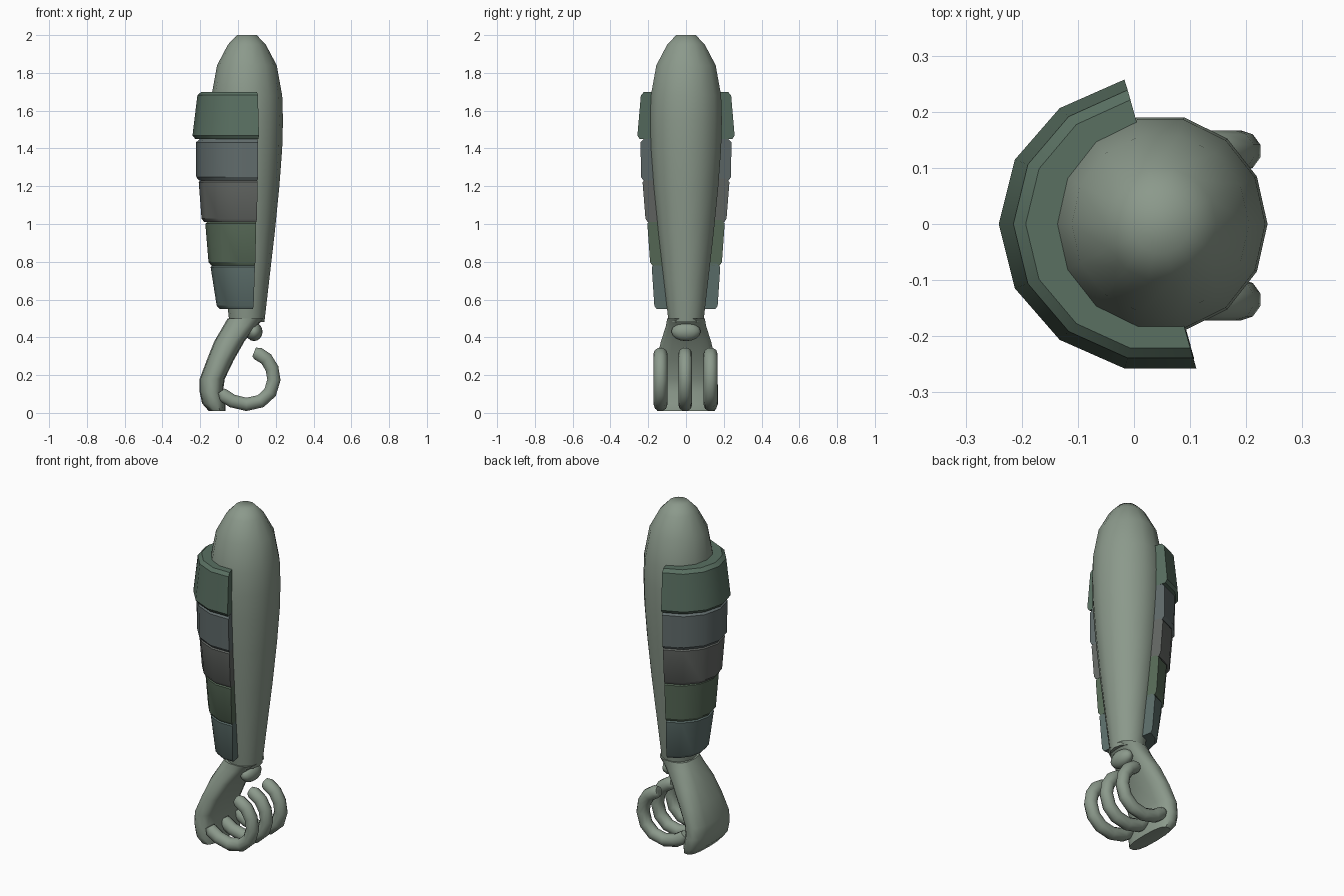
import bpy, bmesh, math
from mathutils import Vector

if "Cube" in bpy.data.objects:
    bpy.data.objects.remove(bpy.data.objects["Cube"])

CX = 0.047   # x of the arm axis
SIDES = 14


def material(name, color):
    m = bpy.data.materials.new(name)
    m.diffuse_color = (*color, 1)
    m.use_nodes = True
    m.node_tree.nodes["Principled BSDF"].inputs["Base Color"].default_value = m.diffuse_color
    return m


SKIN = material("grey_green_skin", (0.26, 0.32, 0.26))
SHELLS = [material("shell_%d" % i, c) for i, c in enumerate(
    [(0.10, 0.16, 0.12), (0.12, 0.15, 0.15), (0.13, 0.14, 0.13),
     (0.10, 0.15, 0.10), (0.11, 0.16, 0.15)])]


def loft(name, rings, mat, closed_rows=False, angle=35):
    """Skin a list of closed rings, cap both ends and smooth."""
    bm = bmesh.new()
    rows = [[bm.verts.new(p) for p in ring] for ring in rings]
    n = len(rows[0])
    for a, b in zip(rows, rows[1:]):
        for i in range(n):
            j = (i + 1) % n
            bm.faces.new((a[i], a[j], b[j], b[i]))
    bm.faces.new(rows[0][::-1])
    bm.faces.new(rows[-1])
    bmesh.ops.recalc_face_normals(bm, faces=bm.faces)
    me = bpy.data.meshes.new(name)
    bm.to_mesh(me)
    bm.free()
    ob = bpy.data.objects.new(name, me)
    bpy.context.collection.objects.link(ob)
    me.materials.append(mat)
    bpy.ops.object.select_all(action='DESELECT')
    ob.select_set(True)
    bpy.context.view_layer.objects.active = ob
    bpy.ops.object.shade_smooth_by_angle(angle=math.radians(angle))
    return ob


def ellipse(cx, rx, ry, z, n=SIDES):
    return [(cx + rx * math.cos(2 * math.pi * i / n),
             ry * math.sin(2 * math.pi * i / n), z) for i in range(n)]


# Tapered arm: (z, radius)
ARM = [(0.48, 0.092), (0.5, 0.095), (0.7, 0.118), (0.95, 0.147), (1.2, 0.172),
       (1.4, 0.187), (1.55, 0.191), (1.68, 0.187), (1.84, 0.158),
       (1.95, 0.1), (2.0, 0.052)]
loft("arm", [ellipse(CX, r, r * 1.02, z) for z, r in ARM], SKIN, angle=60)


def arm_radius(z):
    for (z0, r0), (z1, r1) in zip(ARM, ARM[1:]):
        if z0 <= z <= z1:
            return r0 + (r1 - r0) * (z - z0) / (z1 - z0)


# Shell plates: z top, z bottom, then outer x and y radii at top and bottom
PLATES = [(1.70, 1.45, 0.262, 0.245, 0.288, 0.264),
          (1.45, 1.23, 0.270, 0.247, 0.268, 0.244),
          (1.24, 1.01, 0.255, 0.236, 0.240, 0.220),
          (1.02, 0.78, 0.220, 0.210, 0.203, 0.195),
          (0.79, 0.55, 0.192, 0.186, 0.160, 0.172)]
for k, (zt, zb, xt, yt, xb, yb) in enumerate(PLATES):
    c = 0.018
    it, ib = arm_radius(zt) - 0.012, arm_radius(zb) - 0.012
    profile = [(it, it, zt), (xt - 0.022, yt - 0.018, zt), (xt, yt, zt - c),
               (xb, yb, zb + c), (xb - 0.015, yb - 0.012, zb), (ib, ib, zb)]
    rings = []
    for i in range(4, 12):
        a = 2 * math.pi * i / SIDES
        rings.append([(CX + rx * math.cos(a), ry * math.sin(a), z)
                      for rx, ry, z in profile])
    loft("shell_plate_%d" % (k + 1), rings, SHELLS[k], angle=30)

# Palm: (z, back x, front x, half width)
PALM = [(0.50, -0.055, 0.14, 0.102), (0.46, -0.078, 0.10, 0.108),
        (0.38, -0.125, 0.035, 0.135), (0.28, -0.165, -0.022, 0.158),
        (0.18, -0.203, -0.07, 0.170), (0.11, -0.203, -0.08, 0.173),
        (0.05, -0.19, -0.065, 0.174), (0.01, -0.155, -0.065, 0.155)]
rings = []
for z, x0, x1, w in PALM:
    mid, h = (x0 + x1) / 2, (x1 - x0) / 2
    ring = []
    for i in range(SIDES):
        a = 2 * math.pi * i / SIDES
        ca, sa = math.cos(a), math.sin(a)
        ring.append((mid + h * math.copysign(abs(ca) ** 0.75, ca),
                     w * math.copysign(abs(sa) ** 0.75, sa), z))
    rings.append(ring)
loft("palm", rings, SKIN, angle=50)

# Rounded pad under the wrist
bpy.ops.mesh.primitive_uv_sphere_add(segments=12, ring_count=8, radius=1,
                                     location=(0.085, 0, 0.43))
pad = bpy.context.object
pad.name = "wrist_pad"
pad.scale = (0.045, 0.078, 0.05)
pad.data.materials.append(SKIN)
bpy.ops.object.shade_smooth()

# Three curled fingers, tubes swept along a hook
HOOK = [Vector((x, 0, z)) for x, z in [
    (-0.09, 0.115), (-0.075, 0.092), (-0.03, 0.063), (0.045, 0.045),
    (0.12, 0.062), (0.17, 0.108), (0.19, 0.175), (0.18, 0.235),
    (0.15, 0.285), (0.105, 0.314), (0.085, 0.322)]]
for k, y in enumerate((-0.135, -0.004, 0.13)):
    rings = []
    last = len(HOOK) - 1
    for i, p in enumerate(HOOK):
        t = (HOOK[min(i + 1, last)] - HOOK[max(i - 1, 0)]).normalized()
        side = Vector((0, 1, 0))
        up = t.cross(side)
        r = 0.026 if i in (0, last) else 0.037
        rings.append([p + Vector((0, y, 0)) + r * (
            side * math.cos(math.pi * j / 5) + up * math.sin(math.pi * j / 5))
            for j in range(10)])
    loft("finger_%d" % (k + 1), rings, SKIN, angle=60)
